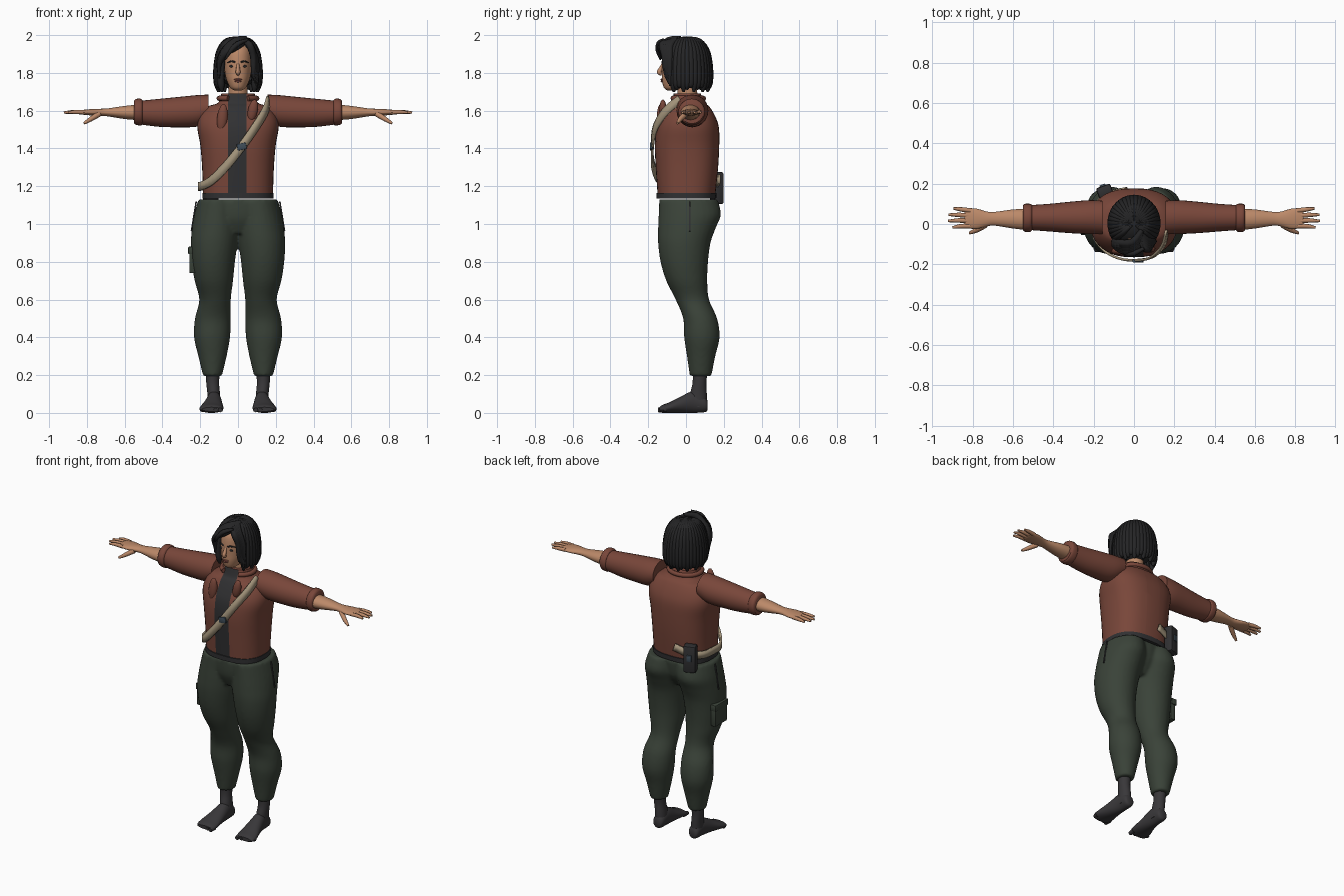
import bpy, bmesh, math
from mathutils import Vector, Matrix

if bpy.data.objects.get("Cube"):
    bpy.data.objects.remove(bpy.data.objects["Cube"])


def material(name, r, g, b):
    m = bpy.data.materials.new(name)
    m.diffuse_color = (r, g, b, 1)
    m.use_nodes = True
    m.node_tree.nodes["Principled BSDF"].inputs["Base Color"].default_value = (r, g, b, 1)
    return m


JACKET = material("rust brown", .19, .062, .042)
PANTS = material("dark green", .042, .055, .04)
SKIN = material("skin", .5, .25, .14)
HAIR = material("black hair", .018, .018, .019)
SHIRT = material("charcoal", .03, .03, .032)
SOCK = material("sock grey", .04, .038, .041)
STRAP = material("beige strap", .37, .3, .2)
BUCKLE = material("blue grey", .05, .075, .1)
LIP = material("muted red", .28, .09, .07)


def smooth(rows, k=4):
    """Catmull-Rom interpolation of equal-length rows."""
    out = []
    for i in range(len(rows) - 1):
        a, b, c, d = (rows[max(0, min(len(rows) - 1, i + j))] for j in (-1, 0, 1, 2))
        for s in range(k):
            t = s / k
            out.append([q + t / 2 * (r - p + t * (2*p - 5*q + 4*r - w + t * (3*q - p - 3*r + w)))
                        for p, q, r, w in zip(a, b, c, d)])
    return out + [list(rows[-1])]


def add_loft(bm, rows, axis="z", power=2, n=28, s=1):
    """Rows hold a station on the axis, then low/high bounds of both other directions."""
    rings = []
    for st, a0, a1, b0, b1 in smooth(rows):
        ring = []
        for i in range(n):
            c, d = math.cos(math.tau * i / n), math.sin(math.tau * i / n)
            u = math.copysign(abs(c) ** (2 / power), c)
            v = math.copysign(abs(d) ** (2 / power), d)
            a, b = (a0 + a1 + u * (a1 - a0)) / 2, (b0 + b1 + v * (b1 - b0)) / 2
            x, y, z = {"x": (st, a, b), "y": (a, st, b), "z": (a, b, st)}[axis]
            ring.append(bm.verts.new((x * s, y, z)))
        rings.append(ring)
    for r, q in zip(rings, rings[1:]):
        for i in range(n):
            j = (i + 1) % n
            bm.faces.new((r[i], r[j], q[j], q[i]))
    bm.faces.new(rings[0])
    bm.faces.new(rings[-1])


def finish(name, bm, *mats):
    bmesh.ops.recalc_face_normals(bm, faces=bm.faces)
    for e in bm.edges:
        e.smooth = len(e.link_faces) != 2 or e.calc_face_angle() < .75
    for f in bm.faces:
        f.smooth = True
    me = bpy.data.meshes.new(name)
    bm.to_mesh(me)
    bm.free()
    for m in mats:
        me.materials.append(m)
    ob = bpy.data.objects.new(name, me)
    bpy.context.collection.objects.link(ob)
    return ob


def loft(name, mat, rows, **kw):
    bm = bmesh.new()
    add_loft(bm, rows, **kw)
    return finish(name, bm, mat)


def blob(name, mat, loc, size, ry=0):
    bm = bmesh.new()
    bmesh.ops.create_uvsphere(bm, u_segments=16, v_segments=10, radius=1)
    bm.transform(Matrix.Translation(loc) @ Matrix.Rotation(ry, 4, "Y") @ Matrix.Diagonal((*size, 1)))
    return finish(name, bm, mat)


def box(name, mat, loc, size, rz=0, ry=0, bevel=.006):
    bm = bmesh.new()
    bmesh.ops.create_cube(bm, size=1)
    bm.transform(Matrix.Diagonal((*size, 1)))
    bmesh.ops.bevel(bm, geom=bm.edges[:], offset=bevel, segments=2, affect="EDGES", profile=.5)
    bm.transform(Matrix.Translation(loc) @ Matrix.Rotation(rz, 4, "Z") @ Matrix.Rotation(ry, 4, "Y"))
    return finish(name, bm, mat)


def strands(name, mat, paths, res=2):
    """Tapered tubes; each point is x, y, z, radius."""
    cu = bpy.data.curves.new(name, "CURVE")
    cu.dimensions, cu.bevel_depth, cu.bevel_resolution = "3D", 1, res
    cu.use_fill_caps = True
    for path in paths:
        pts = smooth(path, 3)
        sp = cu.splines.new("POLY")
        sp.points.add(len(pts) - 1)
        for p, (x, y, z, r) in zip(sp.points, pts):
            p.co, p.radius = (x, y, z, 1), r
        sp.use_smooth = True
    cu.materials.append(mat)
    ob = bpy.data.objects.new(name, cu)
    bpy.context.collection.objects.link(ob)
    return ob


# Trousers: two legs and a pelvis fused into one skin
LEG = [(.195, .085, .185, .02, .135), (.3, .06, .21, .005, .155), (.4, .042, .233, -.01, .178),
       (.5, .038, .228, -.015, .165), (.6, .038, .205, -.055, .122), (.7, .026, .23, -.105, .113),
       (.8, .016, .245, -.135, .117), (.9, .002, .25, -.148, .13), (.98, -.008, .243, -.148, .158),
       (1.05, -.01, .232, -.145, .185), (1.13, -.01, .21, -.142, .168)]
bm = bmesh.new()
for s in (1, -1):
    add_loft(bm, LEG, s=s)
add_loft(bm, [(.95, -.1, .1, -.1, .09), (1.03, -.19, .19, -.135, .14), (1.13, -.2, .2, -.142, .155)])
trousers = finish("trousers", bm, PANTS)
rm = trousers.modifiers.new("fuse", "REMESH")
rm.mode, rm.voxel_size, rm.use_smooth_shade = "VOXEL", .01, True
sm = trousers.modifiers.new("relax", "SMOOTH")
sm.factor, sm.iterations = .5, 4

# Cargo pocket on the right thigh, hip pocket slits
box("cargo_pocket", PANTS, (-.24, .01, .805), (.035, .12, .13))
box("cargo_pocket_flap", PANTS, (-.244, .01, .86), (.04, .13, .04))
for s, side in ((1, "left"), (-1, "right")):
    box(side + "_hip_slit", SHIRT, (s * .234, .02, 1.04), (.008, .008, .16), ry=-s * .16, bevel=.002)

# Jacket body with the shirt showing in the open front
bm = bmesh.new()
add_loft(bm, [(1.15, -.185, .185, -.15, .155), (1.3, -.19, .19, -.16, .17), (1.42, -.2, .2, -.165, .176),
              (1.51, -.215, .215, -.155, .174), (1.57, -.205, .205, -.13, .155),
              (1.62, -.165, .165, -.1, .125), (1.642, -.105, .105, -.08, .1),
              (1.69, -.088, .088, -.065, .078)], power=2.5, n=40)
for x in (-.053, .046):
    bmesh.ops.bisect_plane(bm, geom=bm.verts[:] + bm.edges[:] + bm.faces[:],
                           plane_co=(x, 0, 0), plane_no=(1, 0, 0))
for f in bm.faces:
    c = f.calc_center_median()
    f.material_index = int(-.053 < c.x < .046 and c.y < -.03)
finish("jacket_body", bm, JACKET, SHIRT)
loft("waistband", SHIRT, [(1.135, -.188, .188, -.156, .16), (1.165, -.188, .188, -.157, .162)],
     power=2.5, n=40)
blob("right_lapel", JACKET, (-.083, -.135, 1.56), (.028, .02, .075), .1)
blob("left_lapel", JACKET, (.078, -.122, 1.6), (.026, .02, .06), .2)
strands("collar_roll", JACKET, [[(.1 * math.sin(a), .005 - .088 * math.cos(a), 1.665, .014)
                                 for a in [.55 + i * .4 for i in range(14)]]])

# Arms, hands and feet, built once and mirrored
for s, side in ((1, "left"), (-1, "right")):
    loft(side + "_sleeve", JACKET, [(.155, -.05, .115, 1.54, 1.685), (.22, -.05, .118, 1.515, 1.682),
         (.32, -.045, .11, 1.512, 1.672), (.42, -.037, .1, 1.515, 1.662), (.54, -.028, .092, 1.53, 1.65)],
         axis="x", s=s)
    loft(side + "_cuff", JACKET, [(.505, -.03, .094, 1.528, 1.655), (.515, -.039, .1, 1.522, 1.663),
         (.54, -.039, .1, 1.525, 1.662), (.55, -.03, .092, 1.532, 1.652)], axis="x", s=s)
    loft(side + "_forearm", SKIN, [(.53, -.03, .075, 1.55, 1.632), (.6, -.022, .072, 1.556, 1.625),
         (.69, -.008, .06, 1.57, 1.612), (.73, -.012, .062, 1.572, 1.61), (.78, -.024, .076, 1.575, 1.608),
         (.83, -.02, .078, 1.58, 1.603), (.84, -.01, .07, 1.585, 1.6)], axis="x", s=s)
    fingers = [[(s * .81, y, 1.592, .012), (s * (tip + .82) / 2, y * 1.1, 1.593, .011),
                (s * tip, y * 1.25 - .005, 1.59, .006)]
               for y, tip in ((-.01, .9), (.016, .922), (.041, .92), (.066, .895))]
    fingers.append([(s * .735, -.002, 1.583, .016), (s * .78, -.03, 1.555, .013), (s * .815, -.045, 1.533, .007)])
    strands(side + "_fingers", SKIN, fingers)
    loft(side + "_ankle", SOCK, [(.03, .09, .16, .02, .11), (.1, .095, .162, .022, .11),
         (.16, .1, .168, .035, .108), (.23, .095, .172, .035, .115)], s=s)
    loft(side + "_foot", SOCK, [(.115, .105, .148, .015, .06), (.1, .092, .16, .004, .085),
         (.04, .088, .165, 0, .115), (-.03, .082, .182, 0, .085), (-.09, .077, .2, 0, .055),
         (-.125, .08, .2, 0, .042), (-.14, .09, .19, .008, .03)], axis="y", s=s)
    strands(side + "_toes", SOCK, [[(s * (.094 + .024 * i), -.11, .019, .016),
            (s * (.094 + .025 * i), -.148 + .007 * i, .015, .012 - i * .001)] for i in range(5)])

# Head and face
loft("neck", SKIN, [(1.58, -.06, .06, -.05, .07), (1.68, -.052, .052, -.045, .06), (1.78, -.05, .05, -.05, .06)])
loft("head", SKIN, [(1.708, -.02, .02, -.1, -.05), (1.722, -.042, .042, -.117, 0), (1.76, -.06, .06, -.127, .05),
     (1.8, -.07, .07, -.128, .08), (1.86, -.074, .074, -.128, .09), (1.92, -.07, .07, -.118, .09),
     (1.96, -.045, .045, -.08, .06)], power=2.2)
strands("nose", SKIN, [[(0, -.122, 1.85, .007), (0, -.132, 1.825, .01), (0, -.142, 1.803, .013),
                        (0, -.128, 1.793, .008)]])
blob("upper_lip", LIP, (0, -.127, 1.765), (.021, .007, .005))
blob("lower_lip", LIP, (0, -.126, 1.756), (.018, .008, .006))
for s, side in ((1, "left"), (-1, "right")):
    blob(side + "_eye", SHIRT, (s * .033, -.118, 1.835), (.014, .005, .006))
    strands(side + "_brow", HAIR, [[(s * .014, -.127, 1.856, .004), (s * .034, -.122, 1.862, .005),
                                    (s * .055, -.105, 1.855, .003)]])

# Hair: skull cap, hanging locks around the sides and back, swept fringe
bm = bmesh.new()
bmesh.ops.create_uvsphere(bm, u_segments=28, v_segments=16, radius=1)
bm.transform(Matrix.Translation((0, .005, 1.855)) @ Matrix.Diagonal((.118, .127, .136, 1)))
bmesh.ops.delete(bm, context="FACES", geom=[f for f in bm.faces if f.calc_center_median().y < -.055
                                            and f.calc_center_median().z < 1.92])
finish("hair_cap", bm, HAIR)
locks = []
for i in range(28):
    a = math.radians(54 + i * 252 / 27)
    drop = .012 * (i % 3)
    locks.append([(.112 * k * math.sin(a), .003 - .122 * k * math.cos(a), z, r) for k, z, r in (
        (.1, 1.986, .008), (.55, 1.97, .015), (.86, 1.92, .019), (.98, 1.85, .021),
        (1.02, 1.78, .02), (.98, 1.735, .018), (.93, 1.7 + drop, .007))])
strands("hair_locks", HAIR, locks, 1)
fringe = []
for i in range(6):
    t = i / 5
    fringe.append([(.04, -.03 - .06 * t, 1.985 - .02 * t, .012), (-.005, -.09 - .04 * t, 1.972 - .03 * t, .02),
                   (-.062, -.095 - .035 * t, 1.93 - .022 * t, .019),
                   (-.098, -.085 - .015 * t, 1.865 - .01 * t, .016), (-.1, -.088, 1.77 + .02 * t, .005)])
for i in range(5):
    t = i / 4
    fringe.append([(.03, -.04 - .05 * t, 1.982 - .015 * t, .012), (.06, -.08 - .045 * t, 1.95, .019),
                   (.09 - .01 * t, -.085 - .03 * t, 1.89, .017), (.1 - .018 * t, -.085 - .025 * t, 1.82, .014),
                   (.1 - .02 * t, -.085 - .02 * t, 1.73 + .04 * t, .005)])
strands("hair_fringe", HAIR, fringe, 1)
strands("loose_lock", HAIR, [[(.05, -.12, 1.975, .008), (0, -.145, 1.955, .014), (-.04, -.148, 1.915, .012),
                              (-.068, -.135, 1.87, .004)]], 1)

# Shoulder strap with its buckle, and the pouch at the back of the right hip
path = smooth([(.16, -.03, 1.66), (.145, -.105, 1.6), (.09, -.163, 1.51), (.02, -.178, 1.41),
               (-.06, -.174, 1.31), (-.14, -.138, 1.23), (-.197, -.07, 1.2), (-.206, .01, 1.2),
               (-.19, .1, 1.2), (-.13, .153, 1.21), (-.04, .177, 1.24)])
bm = bmesh.new()
pairs = []
for i, p in enumerate(path):
    p = Vector(p)
    t = Vector(path[min(i + 1, len(path) - 1)]) - Vector(path[max(i - 1, 0)])
    side = t.cross(Vector((p.x, p.y * 1.4, 0))).normalized() * .022
    pairs.append((bm.verts.new(p + side), bm.verts.new(p - side)))
for (a, b), (c, d) in zip(pairs, pairs[1:]):
    bm.faces.new((a, b, d, c))
strap = finish("shoulder_strap", bm, STRAP)
so = strap.modifiers.new("thickness", "SOLIDIFY")
so.thickness, so.offset = .012, 0
box("strap_buckle", BUCKLE, (.02, -.183, 1.41), (.05, .016, .035), ry=-.2, bevel=.004)
box("hip_pouch", SHIRT, (-.145, .163, 1.19), (.075, .055, .17), rz=.35, bevel=.01)
box("hip_pouch_clasp", BUCKLE, (-.155, .19, 1.2), (.03, .012, .04), rz=.35, bevel=.003)
